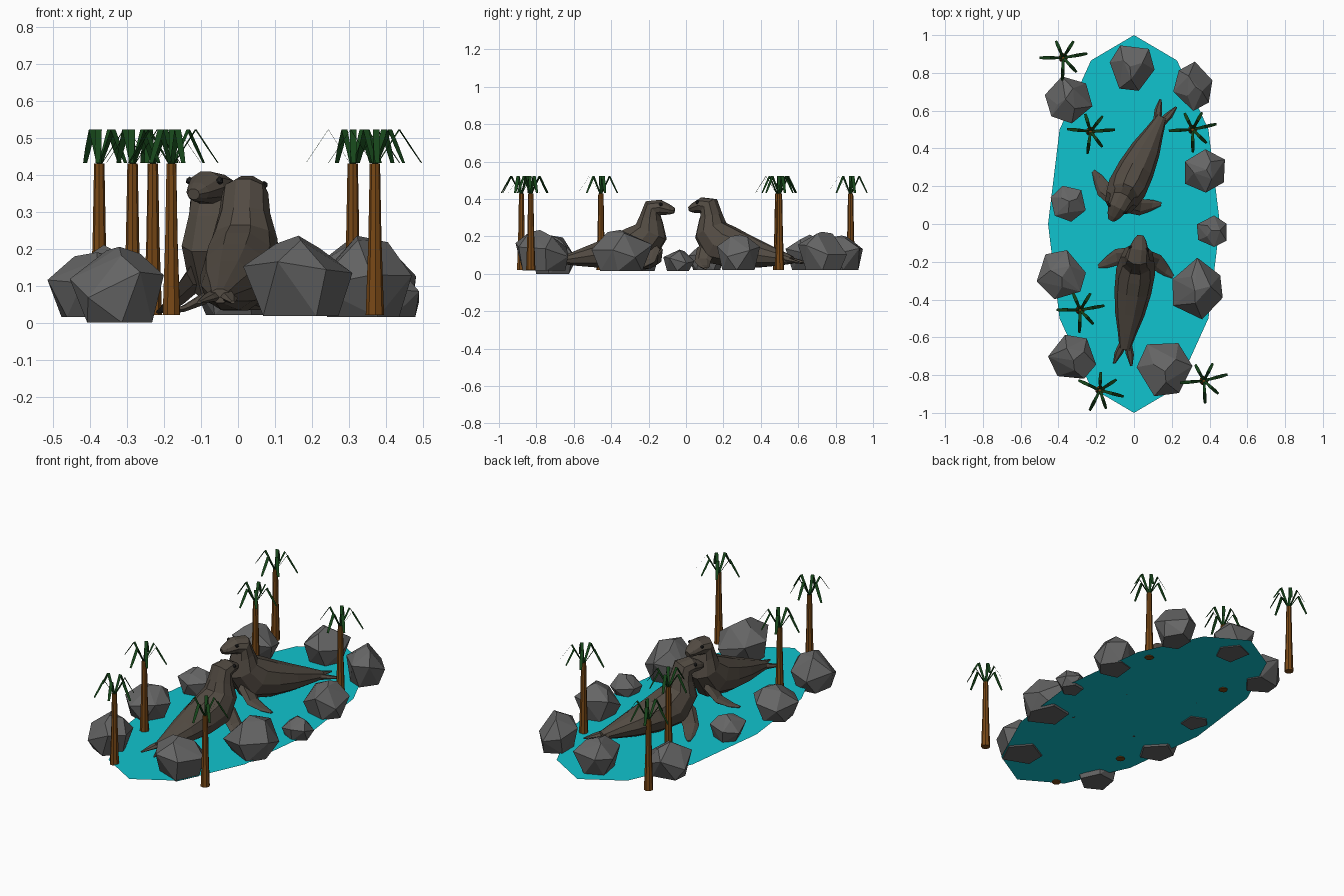
import bpy, bmesh, random
from math import sin, cos, pi, radians
from mathutils import Vector, Matrix

if "Cube" in bpy.data.objects:
    bpy.data.objects.remove(bpy.data.objects["Cube"])

random.seed(4)


def material(name, r, g, b):
    m = bpy.data.materials.new(name)
    m.diffuse_color = (r, g, b, 1)
    m.use_nodes = True
    m.node_tree.nodes["Principled BSDF"].inputs["Base Color"].default_value = m.diffuse_color
    return m


WATER = material("water_blue", 0.005, 0.55, 0.62)
STONE = material("stone_grey", 0.13, 0.13, 0.13)
HIDE = material("hide_brown", 0.085, 0.07, 0.055)
DARK = material("eye_dark", 0.02, 0.02, 0.02)
BARK = material("bark_brown", 0.19, 0.065, 0.008)
LEAF = material("leaf_green", 0.008, 0.06, 0.01)


def finish(name, bm, mat, matrix=Matrix(), solid=True):
    if solid:
        bmesh.ops.recalc_face_normals(bm, faces=bm.faces)
    me = bpy.data.meshes.new(name)
    bm.to_mesh(me)
    bm.free()
    me.materials.append(mat)
    ob = bpy.data.objects.new(name, me)
    ob.matrix_world = matrix
    bpy.context.collection.objects.link(ob)
    return ob


def loft(bm, rings):
    """Skin a list of point rings and cap both ends."""
    rows = [[bm.verts.new(p) for p in ring] for ring in rings]
    n = len(rows[0])
    for a, b in zip(rows, rows[1:]):
        for i in range(n):
            j = (i + 1) % n
            bm.faces.new((a[i], a[j], b[j], b[i]))
    bm.faces.new(rows[0])
    bm.faces.new(rows[-1])


def ellipse(center, u, v, n):
    c, u, v = Vector(center), Vector(u), Vector(v)
    return [c + u * cos(2 * pi * i / n) + v * sin(2 * pi * i / n) for i in range(n)]


# Water: flat twelve-sided oval
bm = bmesh.new()
bm.faces.new([bm.verts.new(p) for p in
              ellipse((0, 0, 0.025), (0.455, 0, 0), (0, 1, 0), 12)])
finish("water", bm, WATER, solid=False)


# Rocks: convex hulls of three jittered rings
def rock(i, x, y, sx, sy, z0, z1):
    bm = bmesh.new()
    turn = random.uniform(0, 2 * pi)
    for n, r, t, jz in ((5, 0.76, 0.0, 0.0), (6, 1.03, 0.5, 0.18),
                        (3, 0.5, 0.9, 0.06), (1, 0.1, 1.0, 0.0)):
        for k in range(n):
            a = turn + 2 * pi * (k + random.uniform(-0.15, 0.15)) / n
            q = r * random.uniform(0.95, 1.05)
            z = z0 + (z1 - z0) * (t + random.uniform(-jz, jz))
            bm.verts.new((q * cos(a) * sx / 2, q * sin(a) * sy / 2, z))
        turn += 0.5
    out = bmesh.ops.convex_hull(bm, input=bm.verts)
    bmesh.ops.delete(bm, geom=[v for v in out["geom_interior"]
                               if isinstance(v, bmesh.types.BMVert)], context='VERTS')
    bmesh.ops.dissolve_limit(bm, angle_limit=radians(6), verts=bm.verts, edges=bm.edges)
    finish(f"rock_{i}", bm, STONE, Matrix.Translation((x, y, 0)))


ROCKS = [(-0.01, 0.83, 0.24, 0.25, 0.02, 0.205), (0.315, 0.73, 0.21, 0.25, 0.02, 0.225),
         (-0.35, 0.66, 0.25, 0.25, 0.02, 0.21), (0.375, 0.28, 0.24, 0.23, 0.02, 0.21),
         (-0.345, 0.11, 0.19, 0.20, 0.02, 0.16), (0.415, -0.04, 0.17, 0.16, 0.015, 0.13),
         (-0.385, -0.27, 0.25, 0.26, 0.015, 0.19), (0.335, -0.345, 0.28, 0.31, 0.015, 0.235),
         (-0.32, -0.71, 0.25, 0.25, 0.0, 0.205), (0.165, -0.765, 0.28, 0.31, 0.018, 0.235)]
for i, r in enumerate(ROCKS, 1):
    rock(i, *r)

# Seal body sections from tail to nose: y, z, half width, half depth, tilt in degrees
BODY = [(-0.61, 0.072, 0.028, 0.02, 0), (-0.52, 0.085, 0.05, 0.045, 4),
        (-0.42, 0.10, 0.078, 0.07, 6), (-0.30, 0.122, 0.098, 0.097, 14),
        (-0.19, 0.15, 0.104, 0.12, 36), (-0.125, 0.225, 0.09, 0.093, 64),
        (-0.125, 0.295, 0.07, 0.064, 75), (-0.115, 0.35, 0.063, 0.056, 45),
        (-0.075, 0.355, 0.054, 0.043, 0), (-0.025, 0.342, 0.034, 0.027, -12),
        (0.0, 0.337, 0.018, 0.015, -12)]
# Flipper sections: x, y, z, half chord, half thickness
FRONT = [(0.04, -0.12, 0.13, 0.05, 0.035), (0.11, -0.13, 0.065, 0.042, 0.018),
         (0.16, -0.165, 0.038, 0.028, 0.01), (0.20, -0.192, 0.028, 0.009, 0.005)]
REAR = [(0.01, -0.57, 0.075, 0.022, 0.02), (0.03, -0.63, 0.066, 0.022, 0.011),
        (0.046, -0.69, 0.055, 0.006, 0.004)]


def seal(tag, x, y, angle, scale_z):
    place = (Matrix.Translation((x, y, 0)) @ Matrix.Rotation(radians(angle), 4, 'Z')
             @ Matrix.Diagonal((1, 1, scale_z, 1)))
    bm = bmesh.new()
    rings = []
    for by, bz, w, d, t in BODY:
        t = radians(t)
        rings.append(ellipse((0, by, bz), (w, 0, 0), (0, -sin(t) * d, cos(t) * d), 10))
    loft(bm, rings)
    finish(f"{tag}_seal_body", bm, HIDE, place)
    for side, s in (("left", -1), ("right", 1)):
        # Front flipper, swept out and back
        bm = bmesh.new()
        loft(bm, [ellipse((s * fx, fy, fz), (s * 0.3 * c, c, 0), (0, 0, h), 6)
                  for fx, fy, fz, c, h in FRONT])
        finish(f"{tag}_seal_{side}_front_flipper", bm, HIDE, place)
        # Rear flipper, half of the forked tail
        bm = bmesh.new()
        loft(bm, [ellipse((s * fx, fy, fz), (c, 0, 0), (0, 0, h), 6)
                  for fx, fy, fz, c, h in REAR])
        finish(f"{tag}_seal_{side}_rear_flipper", bm, HIDE, place)
        # Eye
        bm = bmesh.new()
        bmesh.ops.create_icosphere(bm, subdivisions=1, radius=0.011,
                                   matrix=Matrix.Translation((s * 0.045, -0.068, 0.372)))
        finish(f"{tag}_seal_{side}_eye", bm, DARK, place)


seal("front", 0.035, -0.062, -7.9, 1.0)
seal("back", -0.12, 0.02, 154, 1.03)

# Palm frond profile: distance, height, half width; then direction and reach of each frond
FROND = [(0.004, 0.425, 0.006), (0.068, 0.522, 0.009), (0.10, 0.475, 0.009), (0.13, 0.432, 0.006)]
SPREAD = [(180, 0.97), (113, 0.75), (58, 0.8), (10, 1.0), (-47, 0.8), (-92, 0.93)]


def palm(i, x, y, turn):
    place = Matrix.Translation((x, y, 0)) @ Matrix.Rotation(radians(turn), 4, 'Z')
    bm = bmesh.new()
    loft(bm, [ellipse((0, 0, z), (r, 0, 0), (0, r, 0), 8)
              for z, r in ((0.02, 0.025), (0.22, 0.018), (0.43, 0.014))])
    finish(f"palm_trunk_{i}", bm, BARK, place)
    bm = bmesh.new()
    for angle, reach in SPREAD:
        rot = Matrix.Rotation(radians(angle), 3, 'Z')
        pairs = [[bm.verts.new(rot @ Vector((d * reach, s * w, z))) for s in (-1, 1)]
                 for d, z, w in FROND]
        for (a, b), (c, d) in zip(pairs, pairs[1:]):
            bm.faces.new((a, c, d, b))
    finish(f"palm_fronds_{i}", bm, LEAF, place, solid=False)


PALMS = [(-0.375, 0.88, 0), (-0.23, 0.49, -6), (0.31, 0.50, 3),
         (-0.285, -0.455, 0), (-0.18, -0.88, -25), (0.37, -0.83, 5)]
for i, p in enumerate(PALMS, 1):
    palm(i, *p)
